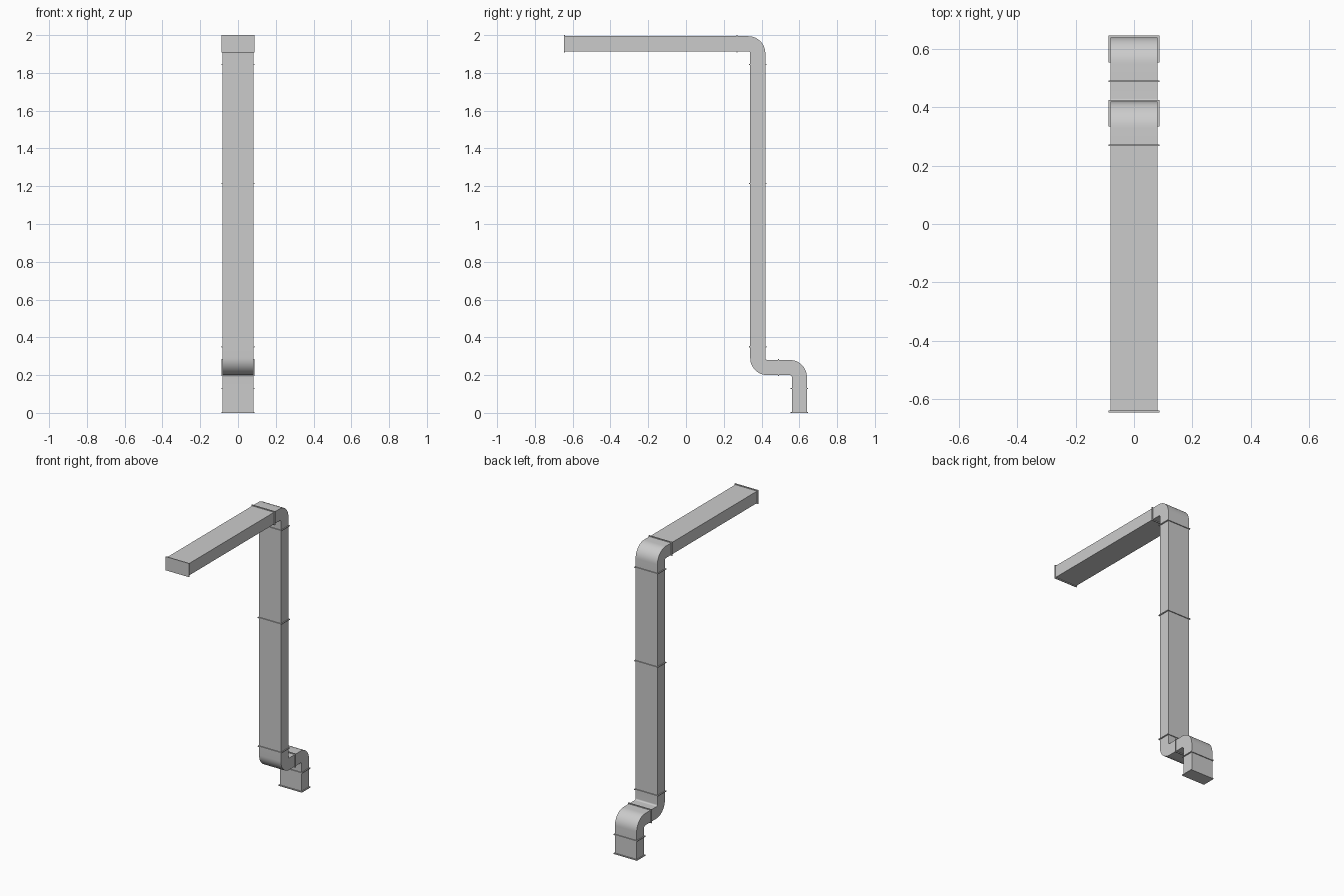
import bpy, bmesh, math
from mathutils import Vector

if "Cube" in bpy.data.objects:
    bpy.data.objects.remove(bpy.data.objects["Cube"])

W = 0.081    # half width of the duct in x
H = 0.04     # half depth of the duct
LIP = 0.006  # how far a flange stands out
T = 0.006    # flange thickness
REACH = 0.11 # elbow leg length from its corner
R_IN = 0.01  # inner bend radius


def extrude_profile(name, pts, half_x):
    """Extrude a closed (y, z) outline along x."""
    bm = bmesh.new()
    face = bm.faces.new([bm.verts.new((-half_x, y, z)) for y, z in pts])
    ext = bmesh.ops.extrude_face_region(bm, geom=[face])
    moved = [v for v in ext["geom"] if isinstance(v, bmesh.types.BMVert)]
    bmesh.ops.translate(bm, verts=moved, vec=(2 * half_x, 0, 0))
    bmesh.ops.recalc_face_normals(bm, faces=bm.faces)
    mesh = bpy.data.meshes.new(name)
    bm.to_mesh(mesh)
    bm.free()
    obj = bpy.data.objects.new(name, mesh)
    bpy.context.collection.objects.link(obj)
    bpy.ops.object.select_all(action='DESELECT')
    bpy.context.view_layer.objects.active = obj
    obj.select_set(True)
    bpy.ops.object.shade_smooth_by_angle(angle=math.radians(35))
    return obj


def block(name, y0, y1, z0, z1, half_x=W):
    return extrude_profile(name, [(y0, z0), (y1, z0), (y1, z1), (y0, z1)], half_x)


def elbow(name, corner, a, b):
    """Rounded 90 degree bend with legs along a and b."""
    c = H + R_IN
    steps = 12
    angles = [math.pi / 2 * i / steps for i in range(steps + 1)]

    def arc(r):
        return [(c - r * math.sin(t), c - r * math.cos(t)) for t in angles]

    uv = [(REACH, -H)] + arc(c + H) + [(-H, REACH), (H, REACH)]
    uv += arc(R_IN)[::-1] + [(REACH, H)]
    o, a, b = Vector(corner), Vector(a), Vector(b)
    extrude_profile(name, [tuple(o + a * u + b * v) for u, v in uv], W)


def flange(name, y, z, along):
    """Thin collar around the duct, square to its run."""
    e = H + LIP
    dy, dz = (T / 2, e) if along == 'y' else (e, T / 2)
    block(name, y - dy, y + dy, z - dz, z + dz, W + LIP)


YV, ZT = 0.38, 1.954   # vertical run, top run
YF, ZL = 0.60, 0.24    # foot, low run

# Straight ducts
block("top_duct", -0.643, YV - REACH, ZT - H, ZT + H)
block("upper_riser", YV - H, YV + H, 1.215, ZT - REACH)
block("lower_riser", YV - H, YV + H, ZL + REACH, 1.215)
block("foot_duct", YF - H, YF + H, 0.001, ZL - REACH)

# Elbows
elbow("top_elbow", (YV, ZT), (-1, 0), (0, -1))
elbow("low_elbow", (YV, ZL), (0, 1), (1, 0))
elbow("foot_elbow", (YF, ZL), (-1, 0), (0, -1))

# Joint flanges
joints = [(-0.643, ZT, 'y'), (YV - REACH, ZT, 'y'), (YV, ZT - REACH, 'z'),
          (YV, 1.215, 'z'), (YV, ZL + REACH, 'z'), (YV + REACH, ZL, 'y'),
          (YF, ZL - REACH, 'z'), (YF, T / 2, 'z')]
for i, (y, z, along) in enumerate(joints):
    flange(f"joint_flange_{i + 1}", y, z, along)
